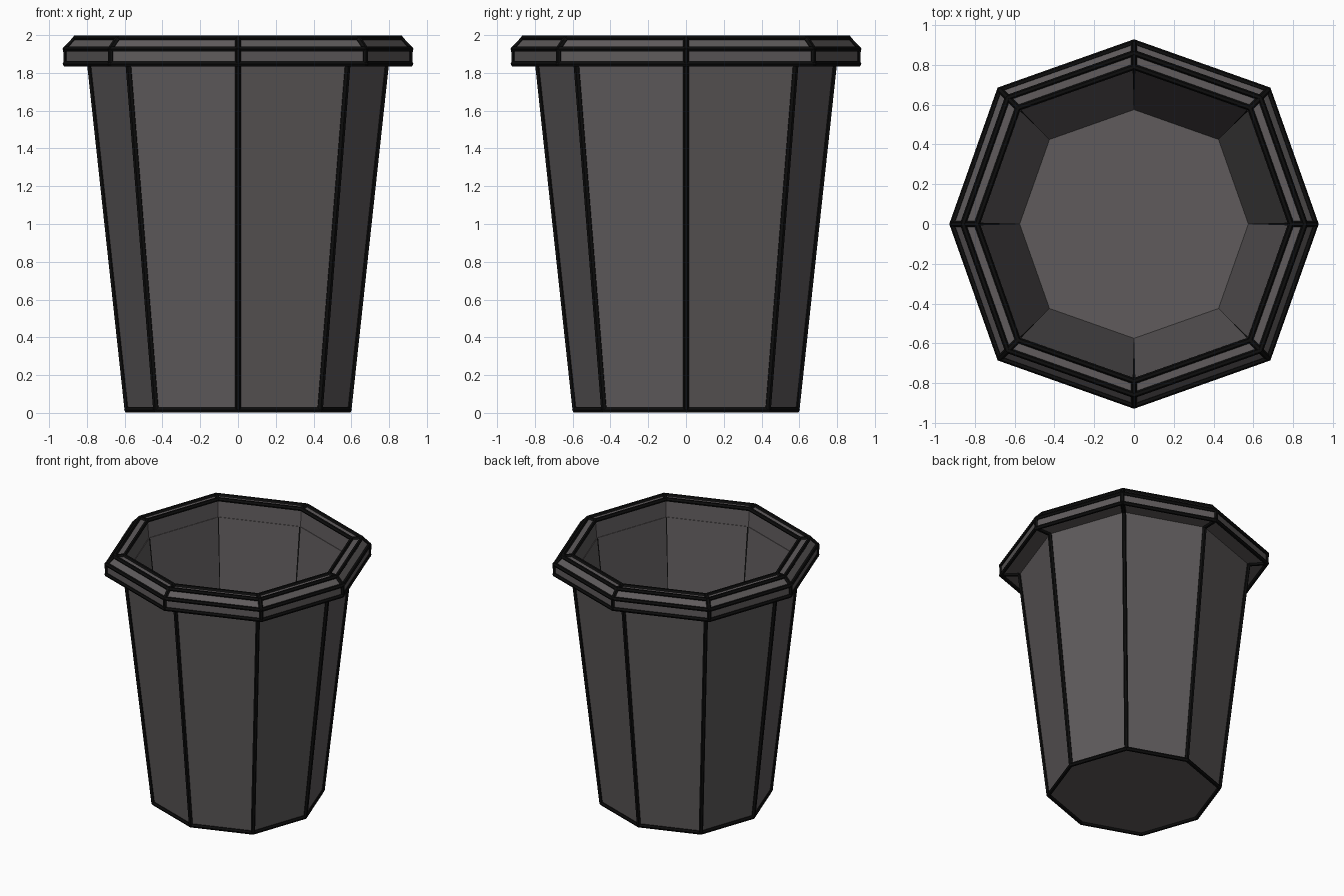
import bpy, bmesh, math

if "Cube" in bpy.data.objects:
    bpy.data.objects.remove(bpy.data.objects["Cube"])

SIDES = 8
DIAG = 1.045   # diagonal corners sit slightly further out


def point(r, z, i):
    a = i * math.tau / SIDES
    k = r * (DIAG if i % 2 else 1)
    return (k * math.cos(a), k * math.sin(a), z)


def material(name, col):
    m = bpy.data.materials.new(name)
    m.diffuse_color = (*col, 1)
    m.use_nodes = True
    m.node_tree.nodes["Principled BSDF"].inputs["Base Color"].default_value = m.diffuse_color
    return m


def lathe(name, profile, mat, closed=False, caps=()):
    """Sweep an (r, z) profile round the octagon."""
    bm = bmesh.new()
    rings = [[bm.verts.new(point(r, z, i)) for i in range(SIDES)] for r, z in profile]
    pairs = list(zip(rings, rings[1:])) + ([(rings[-1], rings[0])] if closed else [])
    for lo, hi in pairs:
        for i in range(SIDES):
            j = (i + 1) % SIDES
            bm.faces.new((lo[i], lo[j], hi[j], hi[i]))
    for c in caps:
        bm.faces.new(rings[c])
    bmesh.ops.recalc_face_normals(bm, faces=bm.faces)
    me = bpy.data.meshes.new(name)
    bm.to_mesh(me)
    bm.free()
    me.materials.append(mat)
    ob = bpy.data.objects.new(name, me)
    bpy.context.collection.objects.link(ob)


def strips(name, paths, mat, depth=0.016):
    """Thin bars along polylines; each path is (points, cyclic)."""
    cu = bpy.data.curves.new(name, 'CURVE')
    cu.dimensions = '3D'
    cu.bevel_depth = depth
    cu.bevel_resolution = 1
    cu.use_fill_caps = True
    for pts, cyclic in paths:
        sp = cu.splines.new('POLY')
        sp.points.add(len(pts) - 1)
        for p, co in zip(sp.points, pts):
            p.co = (*co, 1)
        sp.use_cyclic_u = cyclic
        sp.use_smooth = False
    cu.materials.append(mat)
    ob = bpy.data.objects.new(name, cu)
    bpy.context.collection.objects.link(ob)


grey = material("dark_grey", (0.115, 0.105, 0.107))
black = material("black", (0.004, 0.004, 0.004))

# Tapered bucket wall: outer skin, then back down inside to the floor
lathe("bin_body", [(0.586, 0.016), (0.784, 1.85), (0.774, 1.85), (0.575, 0.032)],
      grey, caps=(0, 3))

# Overhanging rim with chamfered outer edge
rim = [(0.913, 1.848), (0.913, 1.927), (0.86, 1.984), (0.79, 1.984)]
lathe("rim", rim + [(0.778, 1.848)], grey, closed=True)

# Black bars along the body edges
base, top = (0.587, 0.016), (0.785, 1.845)
strips("body_edge_trim",
       [([point(*base, i) for i in range(SIDES)], True)]
       + [([point(*base, i), point(*top, i)], False) for i in range(SIDES)], black)

# Black bars round the rim and across its corners
strips("rim_edge_trim",
       [([point(r, z, i) for i in range(SIDES)], True) for r, z in rim]
       + [([point(r, z, i) for r, z in [(0.79, 1.848)] + rim], False)
          for i in range(SIDES)], black)
